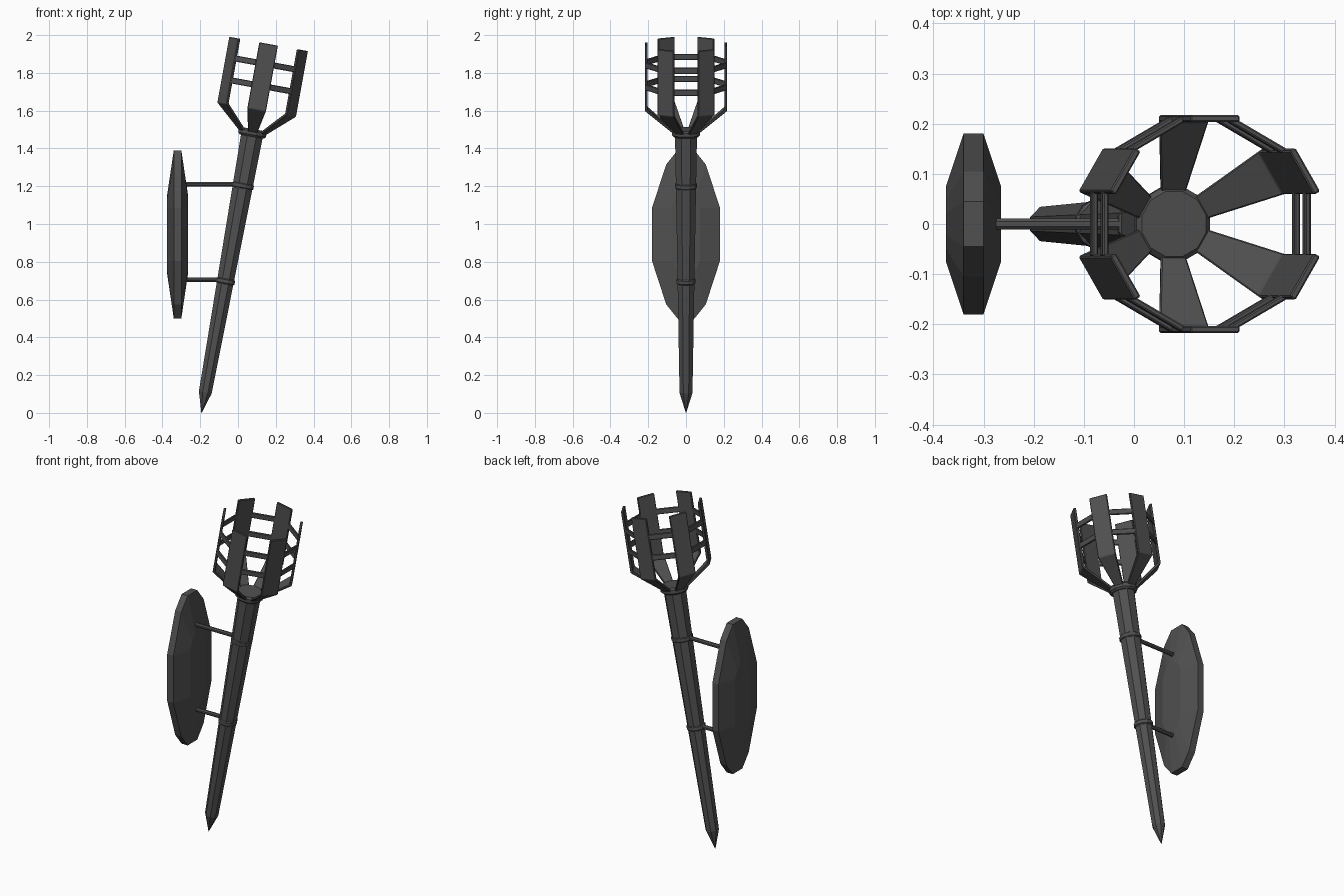
import bpy, math
from mathutils import Matrix, Vector

cube = bpy.data.objects.get("Cube")
if cube:
    bpy.data.objects.remove(cube, do_unlink=True)

iron = bpy.data.materials.new("dark_iron")
iron.use_nodes = True
iron.diffuse_color = (0.08, 0.08, 0.08, 1)
iron.node_tree.nodes["Principled BSDF"].inputs["Base Color"].default_value = (0.08, 0.08, 0.08, 1)

# The torch leans sideways; its parts are built upright and then tilted
TILT = Matrix.Translation((-0.193, 0, 0)) @ Matrix.Rotation(math.radians(10.3), 4, 'Y')


def add(name, verts, faces, matrix=Matrix.Identity(4), bevel=0, thickness=0):
    mesh = bpy.data.meshes.new(name)
    mesh.from_pydata(verts, [], faces)
    mesh.materials.append(iron)
    obj = bpy.data.objects.new(name, mesh)
    bpy.context.collection.objects.link(obj)
    obj.matrix_world = matrix
    if thickness:
        mod = obj.modifiers.new("thickness", 'SOLIDIFY')
        mod.thickness, mod.offset, mod.use_even_offset = thickness, 0, True
    if bevel:
        mod = obj.modifiers.new("bevel", 'BEVEL')
        mod.width, mod.segments = bevel, 1
    return obj


def loft(name, rings, matrix=Matrix.Identity(4)):
    """Skin a list of equal-length closed rings and cap both ends."""
    n = len(rings[0])
    verts = [p for ring in rings for p in ring]
    faces = [(k * n + i, k * n + (i + 1) % n, (k + 1) * n + (i + 1) % n, (k + 1) * n + i)
             for k in range(len(rings) - 1) for i in range(n)]
    faces += [tuple(reversed(range(n))), tuple(range(len(verts) - n, len(verts)))]
    return add(name, verts, faces, matrix)


def turned(name, profile, sides, matrix):
    rings = [[(r * math.cos(math.tau * (i + 0.5) / sides),
               r * math.sin(math.tau * (i + 0.5) / sides), z) for i in range(sides)]
             for r, z in profile]
    return loft(name, rings, matrix)


def band(name, z, r, h):
    turned(name, [(r - 0.01, z - h), (r, z - h / 2), (r, z + h / 2), (r - 0.01, z + h)], 12, TILT)


# Pointed shaft with its bands
turned("shaft", [(0.001, 0), (0.037, 0.11), (0.063, 1.5)], 8, TILT)
band("lower_band", 0.708, 0.052, 0.018)
band("upper_band", 1.222, 0.06, 0.018)
band("basket_collar", 1.507, 0.077, 0.02)

# Basket: six bent slats joined by two rows of cross bars
R, HALF = 0.21, 0.05
sections = [(0.062, 1.51, 0.024), (R, 1.635, HALF), (R, 1.985, HALF)]
slat_verts = [(r, side * w, z) for r, z, w in sections for side in (-1, 1)]
slat_faces = [(0, 1, 3, 2), (2, 3, 5, 4)]
for i in range(6):
    turn = Matrix.Rotation(math.radians(30 + 60 * i), 4, 'Z')
    add(f"basket_slat_{i + 1}", slat_verts, slat_faces, TILT @ turn, 0.003, 0.014)
    next_turn = Matrix.Rotation(math.radians(90 + 60 * i), 4, 'Z')
    for row, z in (("lower", 1.76), ("upper", 1.878)):
        a = turn @ Vector((R, HALF - 0.004, z))
        b = next_turn @ Vector((R, 0.004 - HALF, z))
        up = Vector((0, 0, 0.016))
        add(f"{row}_cross_bar_{i + 1}", [a - up, b - up, b + up, a + up], [(0, 1, 2, 3)],
            TILT, 0.003, 0.012)

# Wall plate: a long faceted shield with a raised middle on both sides


def outline(x, quarter):
    pts = list(quarter)
    pts += [(-y, z) for y, z in reversed(quarter)]
    pts += [(-y, -z) for y, z in quarter]
    pts += [(y, -z) for y, z in reversed(quarter)]
    return [(x, y, z) for y, z in pts]


rim = [(0.18, 0.14), (0.105, 0.37), (0.045, 0.445)]
middle = [(0.075, 0.14), (0.05, 0.19), (0.02, 0.21)]
loft("wall_plate", [outline(-0.055, middle), outline(-0.02, rim),
                    outline(0.02, rim), outline(0.055, middle)],
     Matrix.Translation((-0.32, 0, 0.945)))

# Rods between the wall plate and the bands
for name, z, end in (("lower_rod", 0.705, -0.065), ("upper_rod", 1.21, 0.02)):
    place = Matrix.Translation((-0.29, 0, z)) @ Matrix.Rotation(math.pi / 2, 4, 'Y')
    turned(name, [(0.012, 0), (0.012, end + 0.29)], 8, place)
